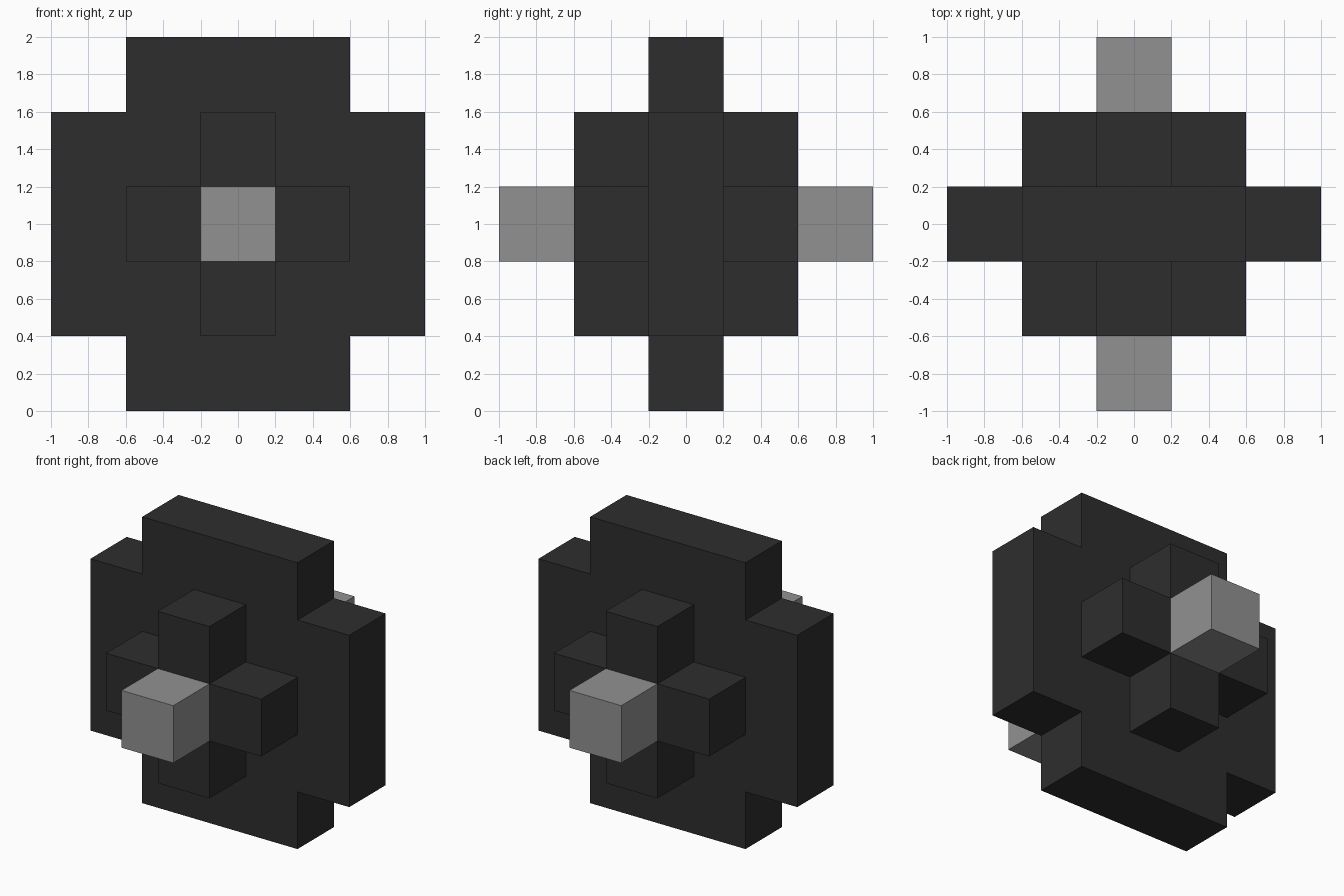
import bpy
import bmesh

cube = bpy.data.objects.get("Cube")
if cube:
    bpy.data.objects.remove(cube, do_unlink=True)

CENTRE_Z = 1.0


def make_material(name, value):
    mat = bpy.data.materials.new(name)
    mat.use_nodes = True
    colour = (value, value, value, 1.0)
    mat.diffuse_color = colour
    mat.node_tree.nodes["Principled BSDF"].inputs["Base Color"].default_value = colour
    return mat


def extrude_profile(name, profile, y0, y1, mat):
    """Extrude an (x, z) outline from y0 to y1 into a flat-shaded solid."""
    bm = bmesh.new()
    face = bm.faces.new([bm.verts.new((x, y0, CENTRE_Z + z)) for x, z in profile])
    result = bmesh.ops.extrude_face_region(bm, geom=[face], use_keep_orig=True)
    moved = [v for v in result["geom"] if isinstance(v, bmesh.types.BMVert)]
    bmesh.ops.translate(bm, verts=moved, vec=(0, y1 - y0, 0))
    bmesh.ops.recalc_face_normals(bm, faces=bm.faces)
    mesh = bpy.data.meshes.new(name)
    bm.to_mesh(mesh)
    bm.free()
    mesh.materials.append(mat)
    obj = bpy.data.objects.new(name, mesh)
    bpy.context.collection.objects.link(obj)
    return obj


def square(r):
    return [(-r, -r), (r, -r), (r, r), (-r, r)]


def cross(reach, corner_x, corner_z):
    """Rectangle-armed cross: one notch cut from each corner."""
    a, b = corner_x, corner_z
    return [(-a, -reach), (a, -reach), (a, -b), (reach, -b),
            (reach, b), (a, b), (a, reach), (-a, reach),
            (-a, b), (-reach, b), (-reach, -b), (-a, -b)]


rubber = make_material("dark rubber", 0.027)
metal = make_material("grey metal", 0.285)

# Blocky wheel disc
extrude_profile("wheel_disc", cross(1.0, 0.6, 0.6), -0.2, 0.2, rubber)

# Cross-shaped hub and axle stub on each side
for label, side in (("front", -1), ("back", 1)):
    extrude_profile(label + "_hub", cross(0.6, 0.2, 0.2), side * 0.2, side * 0.6, rubber)
    extrude_profile(label + "_axle", square(0.2), side * 0.6, side * 1.0, metal)
